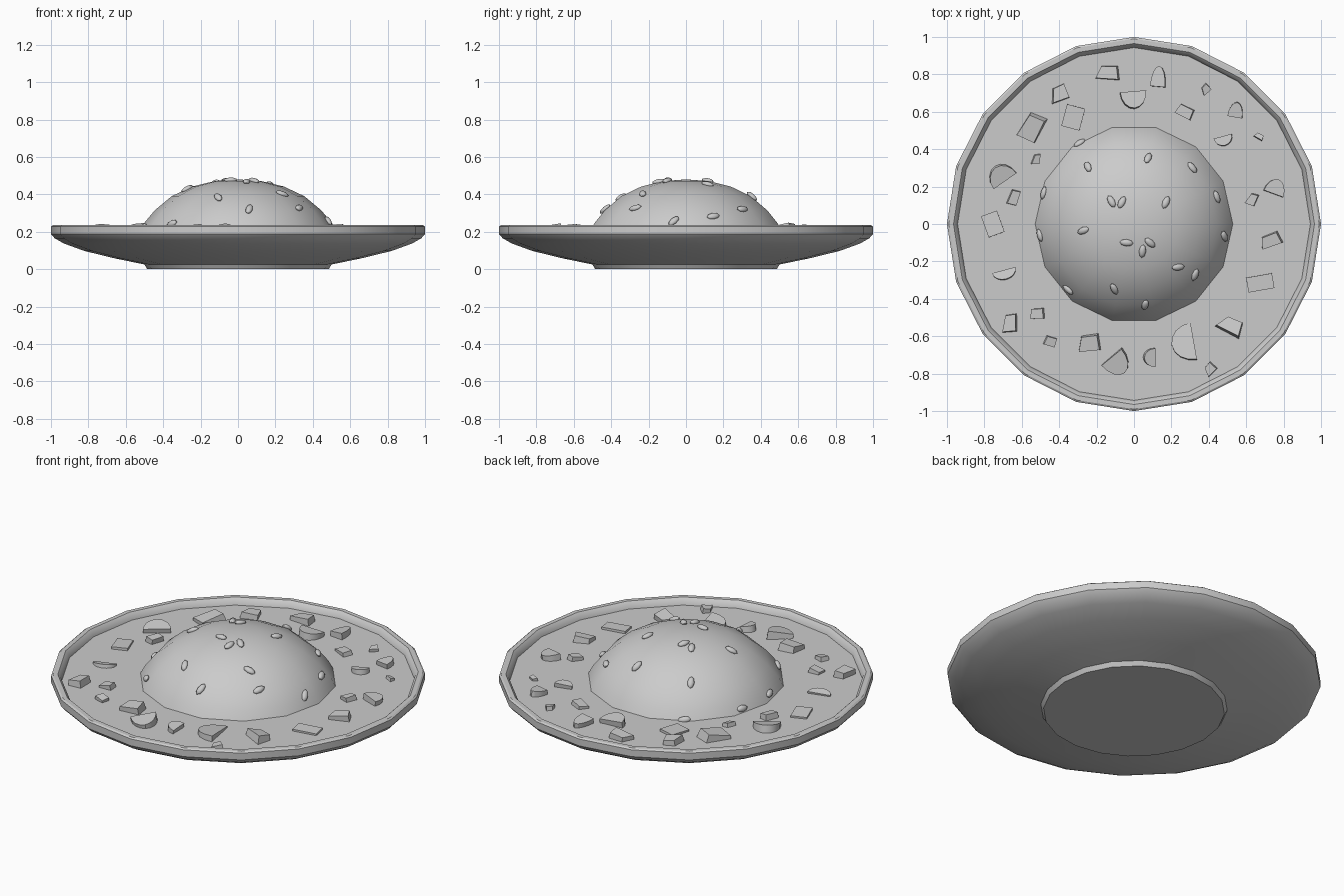
import bpy, bmesh, math, random
from mathutils import Vector, Matrix
from mathutils.bvhtree import BVHTree

if "Cube" in bpy.data.objects:
    bpy.data.objects.remove(bpy.data.objects["Cube"])

random.seed(4)
FLOOR = 0.197


def finish(bm, name, angle=30):
    bmesh.ops.recalc_face_normals(bm, faces=bm.faces)
    me = bpy.data.meshes.new(name)
    bm.to_mesh(me)
    for p in me.polygons:
        p.use_smooth = True
    me.set_sharp_from_angle(angle=math.radians(angle))
    ob = bpy.data.objects.new(name, me)
    bpy.context.collection.objects.link(ob)
    return ob


def lathe(profile, sides):
    """Rings of (radius, z); a radius of 0 closes to a point, other ends are capped."""
    bm = bmesh.new()
    rings = []
    for r, z in profile:
        n = sides if r > 0 else 1
        rings.append([bm.verts.new((r * math.cos(2 * math.pi * i / sides),
                                    r * math.sin(2 * math.pi * i / sides), z)) for i in range(n)])
    for a, b in zip(rings, rings[1:]):
        for i in range(sides):
            j = (i + 1) % sides
            if len(b) == 1:
                bm.faces.new((a[i], a[j], b[0]))
            else:
                bm.faces.new((a[i], a[j], b[j], b[i]))
    for ring in (rings[0], rings[-1]):
        if len(ring) > 1:
            bm.faces.new(ring)
    return bm


def prism(bm, outline, height, matrix, taper):
    """Chunk with its top outline at local z = 0, sunk downwards."""
    top = [bm.verts.new(matrix @ Vector((x, y, 0))) for x, y in outline]
    low = [bm.verts.new(matrix @ Vector((x * taper, y * taper, -height))) for x, y in outline]
    bm.faces.new(top)
    bm.faces.new(low[::-1])
    n = len(top)
    for i in range(n):
        j = (i + 1) % n
        bm.faces.new((low[i], low[j], top[j], top[i]))


def place(x, y, rot, tilt, lift):
    return (Matrix.Translation((x, y, FLOOR + lift))
            @ Matrix.Rotation(math.radians(tilt), 4, Vector((random.uniform(-1, 1), random.uniform(-1, 1), 0)))
            @ Matrix.Rotation(math.radians(rot), 4, 'Z'))


# Plate with foot, raised rim and filled inside
finish(lathe([(0.485, 0), (0.5, 0.025), (0.66, 0.058), (0.82, 0.097), (0.93, 0.137), (0.98, 0.165),
              (1.0, 0.188), (1.0, 0.228), (0.99, 0.235), (0.965, 0.235), (0.95, 0.22),
              (0.943, FLOOR)], 20), "plate")

# Low dome in the middle
bm = lathe([(0.535, 0.185), (0.503, 0.245), (0.445, 0.315), (0.355, 0.39),
            (0.245, 0.442), (0.125, 0.471), (0, 0.48)], 14)
bmesh.ops.recalc_face_normals(bm, faces=bm.faces)
tree = BVHTree.FromBMesh(bm)
finish(bm, "rice_dome", 40)

# Seeds lying on the dome: x, y, direction
seeds = [(-.29, .43, 50), (-.245, .305, -55), (-.12, .12, -60), (-.065, .115, 65), (.075, .35, 75),
         (.31, .3, -50), (.17, .115, 65), (.44, .145, -60), (.48, -.065, -40), (-.48, .165, 70),
         (-.5, -.06, -65), (-.27, -.035, 20), (-.04, -.1, -5), (.045, -.145, 85), (.085, -.1, -40),
         (.235, -.23, 0), (.325, -.27, 80), (-.105, -.345, -80), (.06, -.43, 80), (-.35, -.35, -15)]
bm = bmesh.new()
for x, y, a in seeds:
    hit, nrm, _, _ = tree.ray_cast(Vector((x, y, 1)), Vector((0, 0, -1)))
    along = Vector((math.cos(math.radians(a)), math.sin(math.radians(a)), 0))
    along = (along - nrm * along.dot(nrm)).normalized()
    basis = Matrix((along, nrm.cross(along), nrm)).transposed().to_4x4()
    bmesh.ops.create_uvsphere(bm, u_segments=8, v_segments=6, radius=1,
                              matrix=Matrix.Translation(hit + nrm * 0.004) @ basis
                              @ Matrix.Diagonal((0.036, 0.019, 0.014, 1)))
finish(bm, "seeds", 50)

# Angular chunks around the dome: x, y, width, depth, rotation, lift
quads = [(-.14, .81, .12, .08, -10, .03), (.385, .72, .05, .05, 30, .02), (.27, .6, .09, .06, -30, .02),
         (-.395, .7, .09, .09, 10, .03), (-.55, .51, .10, .14, -30, .035), (-.52, .345, .04, .06, -15, .02),
         (-.64, .14, .05, .08, -20, .03), (-.665, -.53, .07, .10, -5, .035), (-.52, -.48, .07, .055, 0, .02),
         (-.445, -.63, .06, .05, -20, .02), (-.24, -.64, .11, .09, 0, .035), (.405, -.775, .06, .06, 35, .025),
         (.52, -.54, .13, .09, -35, .035), (.73, -.09, .11, .07, 15, .03), (.63, .13, .05, .07, -30, .025),
         (.67, .47, .05, .03, -35, .015)]
bm = bmesh.new()
for x, y, w, d, rot, lift in quads:
    k = random.uniform(0.6, 0.9)
    outline = [(-w / 2, -d / 2), (w / 2, -d / 2 * k), (w / 2 * k, d / 2), (-w / 2 * k, d / 2 * k)]
    prism(bm, outline, 0.055, place(x, y, rot, random.uniform(6, 14), lift), 1.12)
# Thin flat slices, barely above the surface
for x, y, w, d, rot in [(-.325, .57, .1, .12, -15), (-.755, 0, .09, .12, 20), (.675, -.315, .14, .08, 10)]:
    outline = [(-w / 2, -d / 2), (w / 2, -d / 2), (w / 2, d / 2), (-w / 2, d / 2)]
    prism(bm, outline, 0.03, place(x, y, rot, 2, .012), 1.0)
finish(bm, "angular_chunks")

# Half-round slices: x, y, width, depth, bulge direction, lift
halves = [(.13, .79, .08, .11, 85, .03), (0, .665, .14, .09, -85, .035), (-.715, .265, .15, .09, 125, .035),
          (-.69, -.27, .13, .05, -75, .015), (-.085, -.755, .14, .11, -50, .03), (.085, -.715, .10, .06, 180, .03),
          (.26, -.635, .20, .12, 190, .02), (.76, .2, .11, .08, 70, .03), (.48, .445, .10, .05, -75, .025),
          (.545, .61, .08, .08, 80, .03)]
bm = bmesh.new()
for x, y, w, d, rot, lift in halves:
    outline = [(d * (math.cos(t) - 0.5), w / 2 * math.sin(t))
               for t in (math.pi * (i / 8 - 0.5) for i in range(9))]
    prism(bm, outline, 0.05, place(x, y, rot, random.uniform(5, 12), lift), 1.0)
finish(bm, "half_round_slices")
